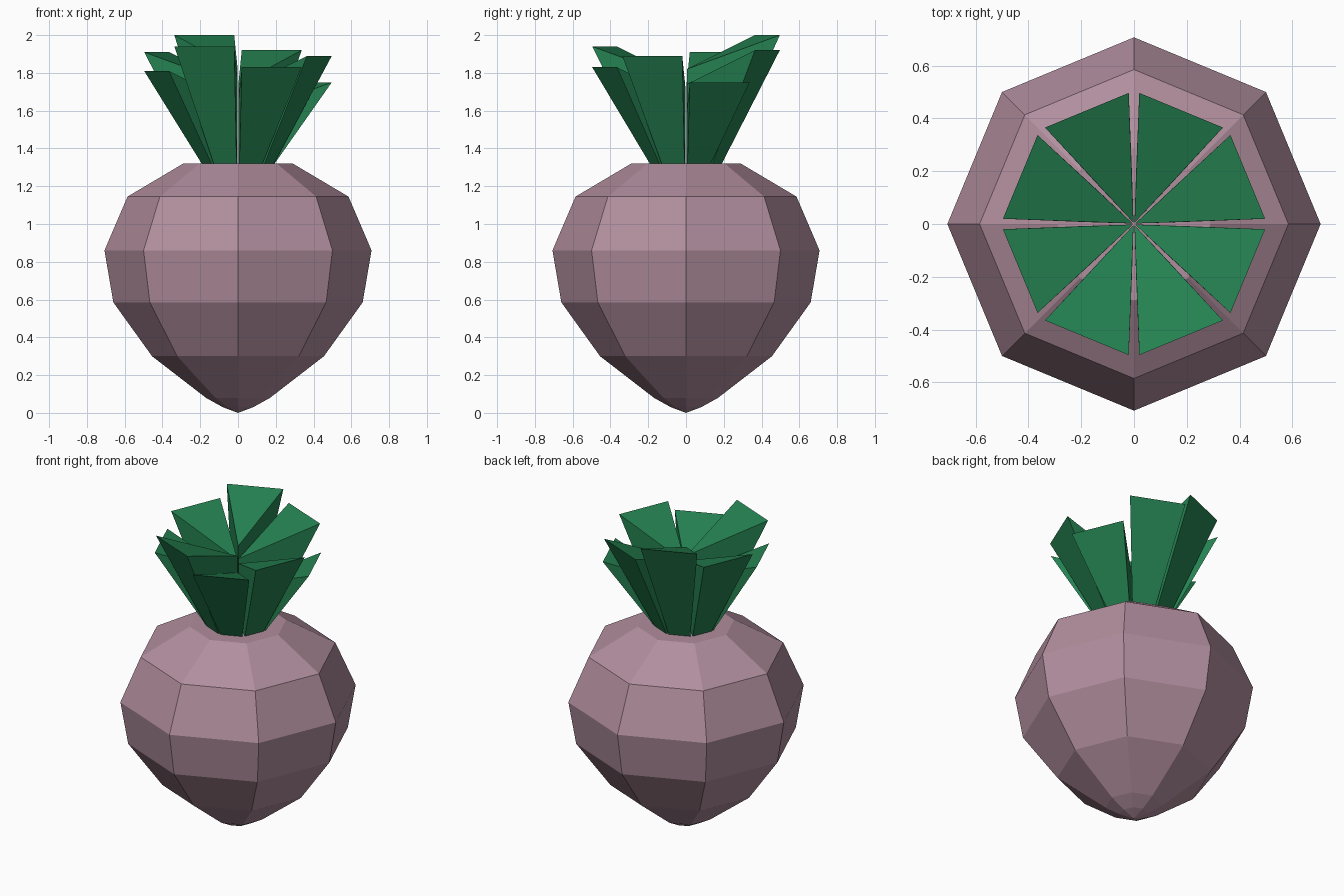
import bpy, bmesh, math

if "Cube" in bpy.data.objects:
    bpy.data.objects.remove(bpy.data.objects["Cube"])


def material(name, rgb):
    m = bpy.data.materials.new(name)
    m.diffuse_color = (*rgb, 1)
    m.use_nodes = True
    m.node_tree.nodes["Principled BSDF"].inputs["Base Color"].default_value = m.diffuse_color
    return m


def make_object(name, bm, mat):
    bmesh.ops.recalc_face_normals(bm, faces=bm.faces)
    me = bpy.data.meshes.new(name)
    bm.to_mesh(me)
    bm.free()
    me.materials.append(mat)
    ob = bpy.data.objects.new(name, me)
    bpy.context.collection.objects.link(ob)
    return ob


def polar(r, deg, z):
    a = math.radians(deg)
    return (r * math.cos(a), r * math.sin(a), z)


pink = material("dusty pink", (0.44, 0.27, 0.34))
green = material("leaf green", (0.018, 0.22, 0.082))

# Root: eight-sided turned body, pointed below and flat on top
SIDES = 8
profile = [(0.08, 0.03), (0.17, 0.08), (0.455, 0.30), (0.66, 0.585),
           (0.707, 0.86), (0.585, 1.145), (0.29, 1.32)]
bm = bmesh.new()
rings = [[bm.verts.new(polar(r, 360 * i / SIDES, z)) for i in range(SIDES)]
         for r, z in profile]
tip = bm.verts.new((0, 0, 0))
for i in range(SIDES):
    j = (i + 1) % SIDES
    bm.faces.new((tip, rings[0][j], rings[0][i]))
    for low, high in zip(rings, rings[1:]):
        bm.faces.new((low[i], low[j], high[j], high[i]))
bm.faces.new(rings[-1])
make_object("root_body", bm, pink)

# Leaves: flared wedges around the axis, each with its own height
heights = [1.75, 1.92, 2.0, 1.91, 1.81, 1.94, 1.83, 1.89]
GAP = 2.3
for k, top in enumerate(heights):
    a0, a1 = 45 * k + GAP, 45 * (k + 1) - GAP
    mid = 45 * k + 22.5
    bm = bmesh.new()
    lower = [bm.verts.new(p) for p in
             (polar(0.005, mid, 1.30), polar(0.18, a0, 1.30), polar(0.18, a1, 1.30))]
    upper = [bm.verts.new(p) for p in
             (polar(0.005, mid, top - 0.18), polar(0.497, a0, top), polar(0.497, a1, top))]
    bm.faces.new(lower[::-1])
    bm.faces.new(upper)
    for i in range(3):
        j = (i + 1) % 3
        bm.faces.new((lower[i], lower[j], upper[j], upper[i]))
    make_object(f"leaf_{k + 1}", bm, green)
